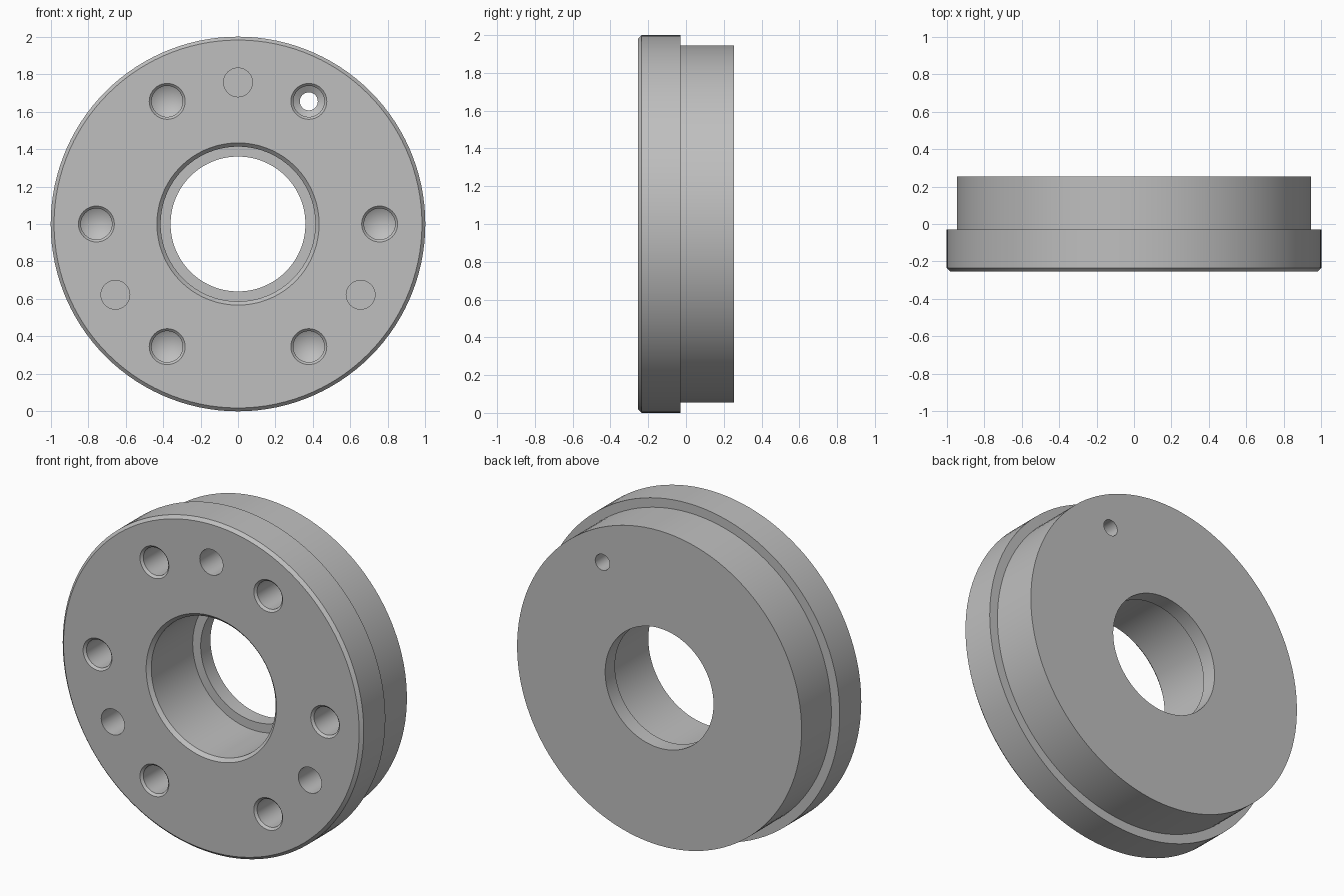
import bpy, bmesh
from math import cos, sin, radians, pi
from mathutils import Matrix, Vector

if "Cube" in bpy.data.objects:
    bpy.data.objects.remove(bpy.data.objects["Cube"], do_unlink=True)

FRONT, BACK = -0.253, 0.253
AXIS = Vector((0, 0, 1))  # height of the flange axis

metal = bpy.data.materials.new("grey metal")
metal.use_nodes = True
GREY = (0.52, 0.52, 0.52, 1)
metal.diffuse_color = GREY
metal.node_tree.nodes["Principled BSDF"].inputs["Base Color"].default_value = GREY


def lathe(bm, profile, center, steps, closed=False):
    """Turn a (radius, y) profile about a line parallel to y."""
    verts = [bm.verts.new((center.x + r, y, center.z)) for r, y in profile]
    edges = [bm.edges.new(pair) for pair in zip(verts, verts[1:])]
    if closed:
        edges.append(bm.edges.new((verts[-1], verts[0])))
    bmesh.ops.spin(bm, geom=verts + edges, cent=center, axis=(0, 1, 0),
                   angle=2 * pi, steps=steps, use_merge=False)


def make_object(name, bm):
    bmesh.ops.remove_doubles(bm, verts=bm.verts, dist=0.0001)
    bmesh.ops.recalc_face_normals(bm, faces=bm.faces)
    mesh = bpy.data.meshes.new(name)
    bm.to_mesh(mesh)
    bm.free()
    mesh.materials.append(metal)
    obj = bpy.data.objects.new(name, mesh)
    bpy.context.collection.objects.link(obj)
    return obj


def on_circle(angle):
    a = radians(angle)
    return AXIS + 0.756 * Vector((cos(a), 0, sin(a)))


# Flange: chamfered rim, stepped body and counterbored centre
bm = bmesh.new()
lathe(bm, [(0.433, FRONT), (0.982, FRONT), (1, FRONT + 0.018), (1, -0.03),
           (0.945, -0.03), (0.945, BACK), (0.36, BACK), (0.36, 0.16),
           (0.413, 0.16), (0.413, FRONT + 0.02)], AXIS, 120, closed=True)
flange = make_object("flange", bm)

# Holes: six drilled and countersunk (one goes through), three plain
bm = bmesh.new()
OUT = FRONT - 0.05
DEEP = FRONT + 0.3
drill = [(0, OUT), (0.096, OUT), (0.096, FRONT), (0.083, FRONT + 0.013), (0.083, DEEP)]
for angle in range(0, 360, 60):
    if angle == 60:
        tip = [(0.048, DEEP + 0.021), (0.048, BACK + 0.05), (0, BACK + 0.05)]
    else:
        tip = [(0, DEEP + 0.05)]
    lathe(bm, drill + tip, on_circle(angle), 40)
for angle in (90, 210, 330):
    end = FRONT + 0.25
    lathe(bm, [(0, OUT), (0.077, OUT), (0.077, end), (0, end)], on_circle(angle), 40)
cutter = make_object("hole_cutter", bm)
cutter.hide_render = True

# Cut the holes and shade with sharp edges
cut = flange.modifiers.new("holes", 'BOOLEAN')
cut.operation = 'DIFFERENCE'
cut.solver = 'EXACT'
cut.object = cutter
bpy.ops.object.select_all(action='DESELECT')
flange.select_set(True)
bpy.context.view_layer.objects.active = flange
bpy.ops.object.modifier_apply(modifier=cut.name)
bpy.data.objects.remove(cutter, do_unlink=True)
bpy.ops.object.shade_smooth_by_angle(angle=radians(25))
